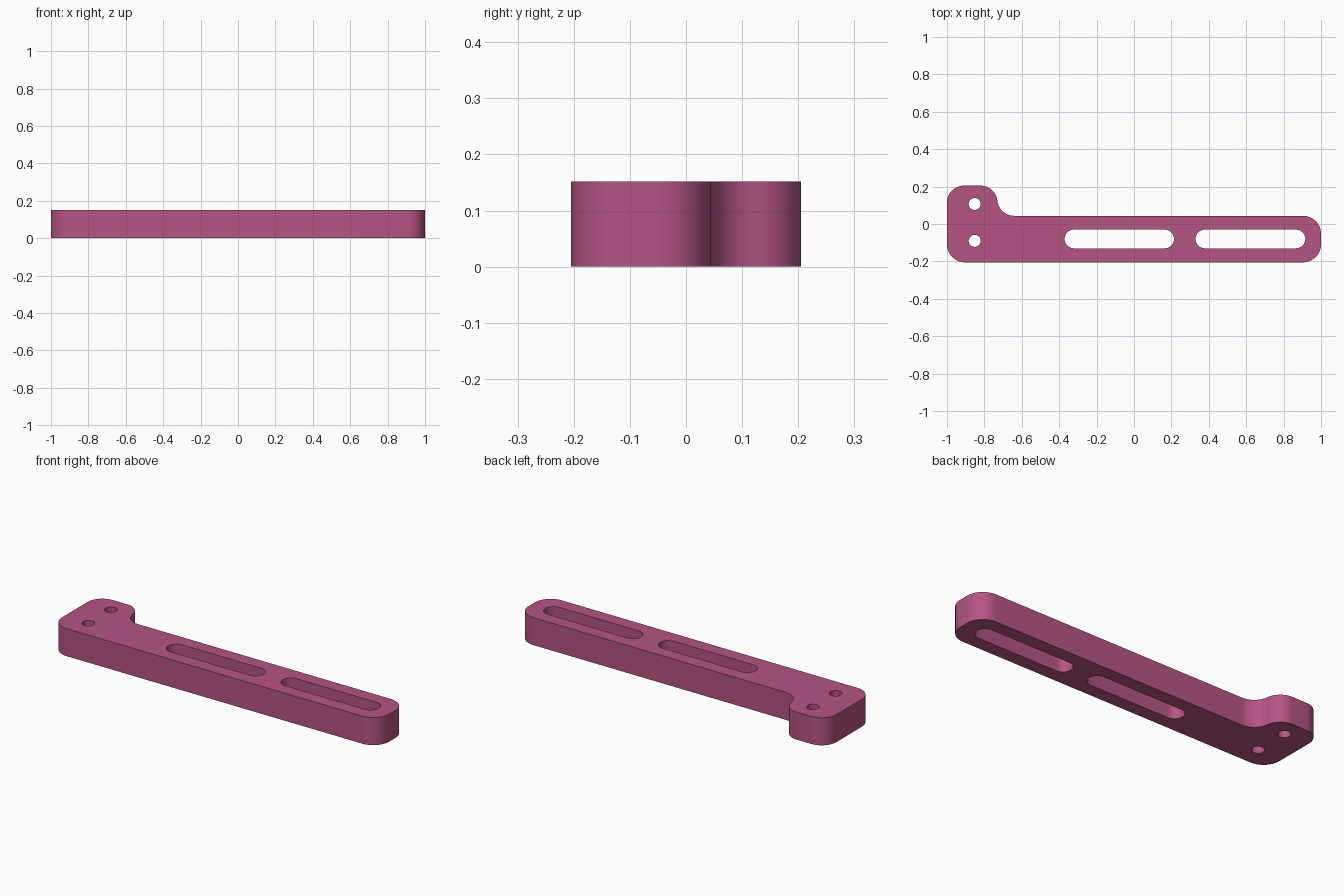
import bpy, bmesh
from math import cos, sin, pi, acos, degrees, radians

if "Cube" in bpy.data.objects:
    bpy.data.objects.remove(bpy.data.objects["Cube"])

HEIGHT = 0.152


def arc(cx, cy, r, start, end, n=16):
    """Points along an arc, angles in degrees."""
    angles = [radians(start + (end - start) * i / n) for i in range(n + 1)]
    return [(cx + r * cos(a), cy + r * sin(a)) for a in angles]


def slot(x0, x1, y, r):
    """Rounded slot outline between two end extremes."""
    return arc(x1 - r, y, r, -90, 90) + arc(x0 + r, y, r, 90, 270)


def hole(x, y, r, n=32):
    return arc(x, y, r, 0, 360, n)[:-1]


# Outline: long arm with a raised tab at the left, joined by an S-curve
LOW, ARM, TAB = -0.205, 0.044, 0.205
R, S = 0.097, 0.09
tab_x = -0.82
turn = acos(1 - (TAB - ARM) / (2 * S))
fillet_x = tab_x + 2 * S * sin(turn)
t = degrees(turn)
outline = (arc(-1 + R, LOW + R, R, 180, 270)
           + arc(1 - R, LOW + R, R, 270, 360)
           + arc(1 - R, ARM - R, R, 0, 90)
           + arc(fillet_x, ARM + S, S, 270, 270 - t)
           + arc(tab_x, TAB - S, S, 90 - t, 90)[1:]
           + arc(-1 + S, TAB - S, S, 90, 180))

# Two bolt holes in the tab, two long slots in the arm
loops = [outline,
         hole(-0.852, 0.107, 0.032), hole(-0.852, -0.09, 0.032),
         slot(-0.371, 0.214, -0.08, 0.05), slot(0.329, 0.916, -0.08, 0.05)]

bm = bmesh.new()
for pts in loops:
    verts = [bm.verts.new((x, y, 0)) for x, y in pts]
    for i, v in enumerate(verts):
        bm.edges.new((v, verts[i - 1]))
bmesh.ops.triangle_fill(bm, edges=bm.edges[:], use_beauty=True, normal=(0, 0, 1))

# Raise the flat profile into a solid plate
result = bmesh.ops.extrude_face_region(bm, geom=bm.faces[:], use_keep_orig=True)
top = [g for g in result["geom"] if isinstance(g, bmesh.types.BMVert)]
bmesh.ops.translate(bm, verts=top, vec=(0, 0, HEIGHT))
bmesh.ops.recalc_face_normals(bm, faces=bm.faces[:])

mesh = bpy.data.meshes.new("bracket_arm")
bm.to_mesh(mesh)
bm.free()
bracket = bpy.data.objects.new("bracket_arm", mesh)
bpy.context.collection.objects.link(bracket)

plum = bpy.data.materials.new("plum pink")
plum.diffuse_color = (0.46, 0.09, 0.23, 1)
plum.use_nodes = True
plum.node_tree.nodes["Principled BSDF"].inputs["Base Color"].default_value = plum.diffuse_color
mesh.materials.append(plum)

bpy.context.view_layer.objects.active = bracket
bracket.select_set(True)
bpy.ops.object.shade_smooth_by_angle(angle=radians(30))
